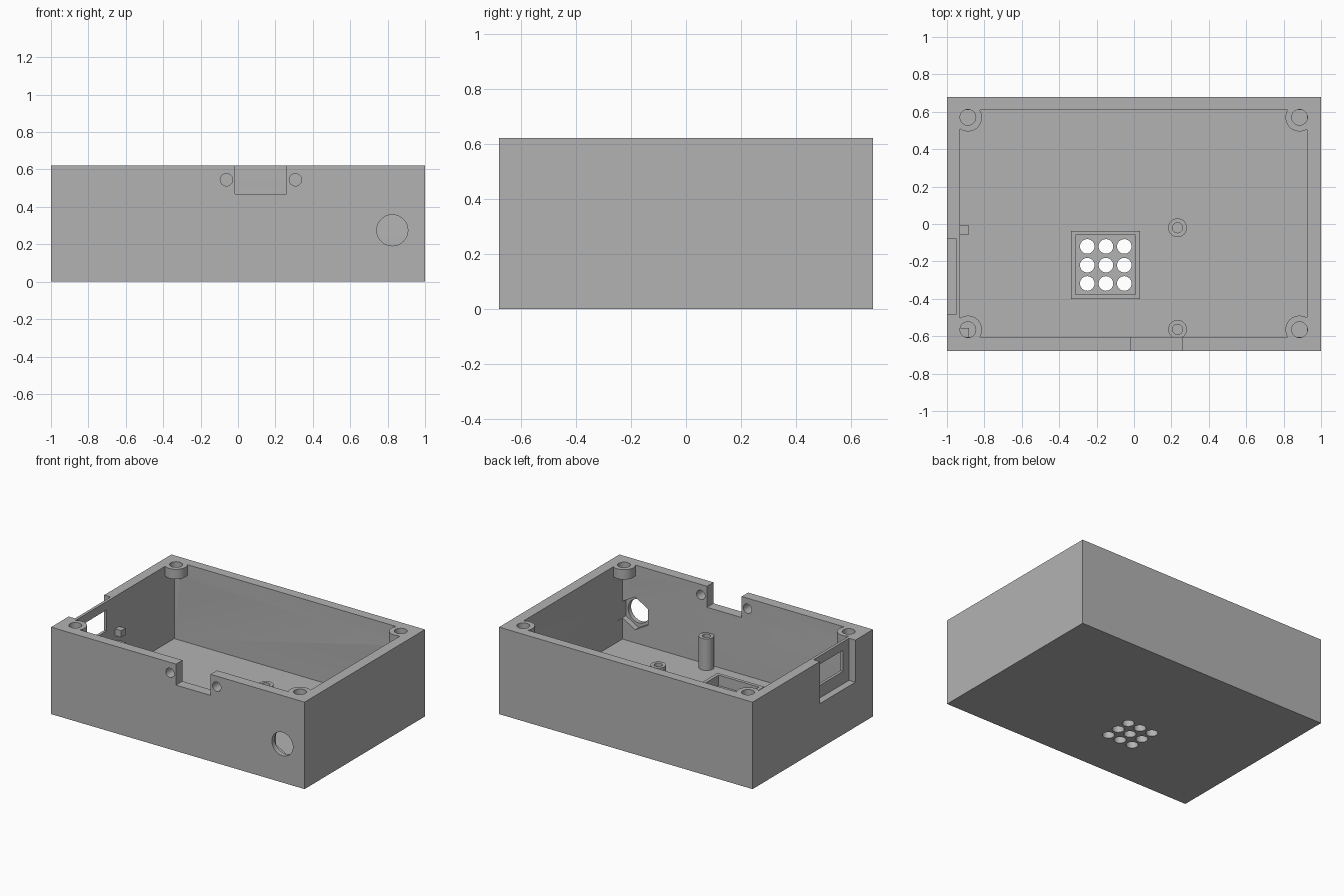
import bpy, math

if "Cube" in bpy.data.objects:
    bpy.data.objects.remove(bpy.data.objects["Cube"])

grey = bpy.data.materials.new("case_grey")
grey.diffuse_color = (0.45, 0.45, 0.45, 1)
grey.use_nodes = True
grey.node_tree.nodes["Principled BSDF"].inputs["Base Color"].default_value = grey.diffuse_color


def box(name, x, y, z):
    """Box from three (low, high) ranges."""
    bpy.ops.mesh.primitive_cube_add(
        size=1, location=[(a + b) / 2 for a, b in (x, y, z)])
    ob = bpy.context.object
    ob.name = name
    ob.scale = [b - a for a, b in (x, y, z)]
    bpy.ops.object.transform_apply(location=True, rotation=True, scale=True)
    ob.data.materials.append(grey)
    return ob


def rod(name, u, v, r, lo, hi, along_y=False, sides=48):
    """Upright cylinder at (x, y) = (u, v), or along y at (x, z) = (u, v)."""
    mid = (lo + hi) / 2
    bpy.ops.mesh.primitive_cylinder_add(
        vertices=sides, radius=r, depth=hi - lo,
        location=(u, mid, v) if along_y else (u, v, mid),
        rotation=(math.pi / 2, 0, 0) if along_y else (0, 0, 0))
    ob = bpy.context.object
    ob.name = name
    bpy.ops.object.transform_apply(location=True, rotation=True, scale=True)
    ob.data.materials.append(grey)
    return ob


def boolean(target, tool, op='DIFFERENCE'):
    """Apply a boolean and remove the helper."""
    bpy.context.view_layer.objects.active = target
    m = target.modifiers.new("bool", 'BOOLEAN')
    m.operation, m.solver, m.object = op, 'EXACT', tool
    bpy.ops.object.modifier_apply(modifier=m.name)
    bpy.data.objects.remove(tool, do_unlink=True)


H, FLOOR = 0.62, 0.065

# Open case
case = box("case", (-1, 1), (-0.678, 0.678), (0, H))
boolean(case, box("cavity", (-0.93, 0.925), (-0.605, 0.61), (FLOOR, 1)))

# Corner screw bosses
corners = [(x, y) for x in (-0.888, 0.885) for y in (-0.565, 0.57)]
for x, y in corners:
    boolean(case, rod("boss", x, y, 0.075, 0.55, H), 'UNION')
for x, y in corners:
    boolean(case, rod("screw_hole", x, y, 0.042, 0.5, 0.7))

# Front wall: notch, two screw holes, round socket with hex nut pocket inside
boolean(case, box("notch", (-0.015, 0.258), (-0.8, -0.55), (0.47, 1)))
for x in (-0.062, 0.307):
    boolean(case, rod("side_hole", x, 0.545, 0.033, -0.8, -0.55, True))
boolean(case, rod("socket", 0.825, 0.275, 0.083, -0.8, -0.55, True))
boolean(case, rod("nut_pocket", 0.825, 0.275, 0.1165, -0.645, -0.55, True, 6))

# Left wall: outer recess open at the top, with a window through it
boolean(case, box("recess", (-1.1, -0.95), (-0.48, -0.08), (0.32, 1)))
boolean(case, box("window", (-1.1, -0.9), (-0.41, -0.155), (0.41, 0.56)))

# Sound holes through the floor
for x in (-0.25, -0.15, -0.052):
    for y in (-0.12, -0.22, -0.318):
        boolean(case, rod("sound_hole", x, y, 0.039, -0.1, 0.3, sides=32))

# Square frame round the sound holes
frame = box("speaker_frame", (-0.337, 0.032), (-0.402, -0.037), (FLOOR - 0.01, 0.14))
boolean(frame, box("frame_inside", (-0.312, 0.008), (-0.378, -0.06), (0, 0.3)))

# Hollow standoff posts
posts = []
for i, y in enumerate((-0.02, -0.563)):
    post = rod(f"standoff_post_{i + 1}", 0.233, y, 0.05, FLOOR - 0.01, 0.29)
    boolean(post, rod("post_hole", 0.233, y, 0.027, FLOOR, 0.5, sides=32))
    posts.append(post)

# Paired pegs on the left wall that hold a board
for i, y in enumerate(((-0.055, -0.008), (-0.608, -0.555))):
    for j, z in enumerate(((0.24, 0.288), (0.34, 0.388))):
        box(f"board_peg_{i + 1}_{j + 1}", (-0.935, -0.883), y, z)

# Smooth round walls, keep edges sharp
for ob in [case] + posts:
    bpy.ops.object.select_all(action='DESELECT')
    ob.select_set(True)
    bpy.context.view_layer.objects.active = ob
    bpy.ops.object.shade_smooth_by_angle(angle=math.radians(30))
